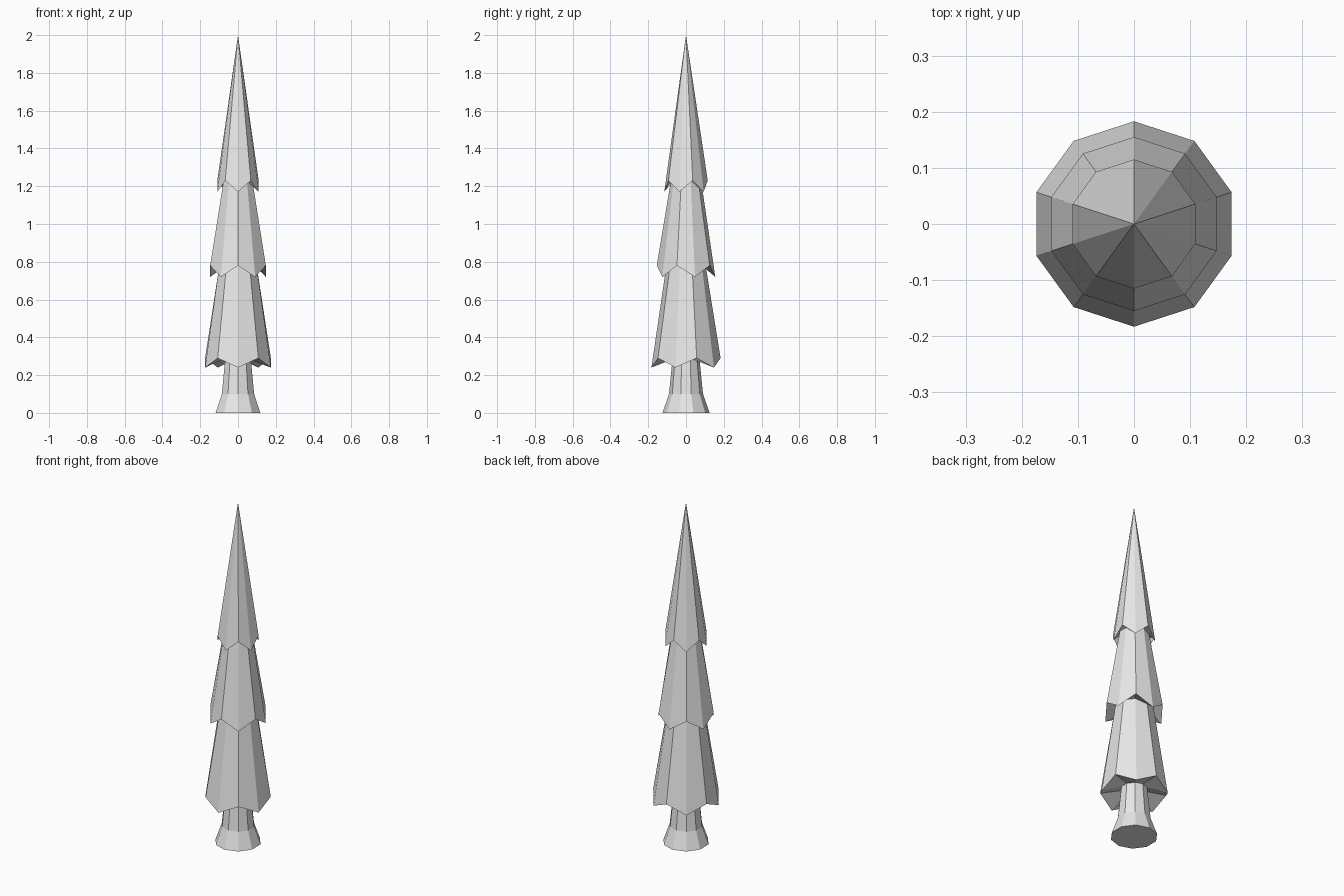
import bpy
import bmesh
from math import cos, sin, pi

SIDES = 10

old = bpy.data.objects.get("Cube")
if old:
    bpy.data.objects.remove(old)

grey = bpy.data.materials.new("plain grey")
grey.use_nodes = True
grey.diffuse_color = (0.8, 0.8, 0.8, 1)
grey.node_tree.nodes["Principled BSDF"].inputs["Base Color"].default_value = (0.8, 0.8, 0.8, 1)


def lathe(name, rings):
    """Ten-sided solid; each ring is (radius, z of even corners, z of odd corners).
    The first corner points to the front. A zero radius makes a point."""
    bm = bmesh.new()
    loops = []
    for radius, even, odd in rings:
        if radius == 0:
            loops.append([bm.verts.new((0, 0, even))] * SIDES)
            continue
        loop = []
        for i in range(SIDES):
            a = -pi / 2 + 2 * pi * i / SIDES
            loop.append(bm.verts.new((radius * cos(a), radius * sin(a), odd if i % 2 else even)))
        loops.append(loop)
    for low, high in zip(loops, loops[1:]):
        for i in range(SIDES):
            j = (i + 1) % SIDES
            corners = dict.fromkeys((low[i], low[j], high[j], high[i]))
            bm.faces.new(list(corners))
    # Close the flat ends
    if rings[0][0]:
        bm.faces.new(loops[0][::-1])
    if rings[-1][0]:
        bm.faces.new(loops[-1])
    bmesh.ops.recalc_face_normals(bm, faces=bm.faces)
    mesh = bpy.data.meshes.new(name)
    bm.to_mesh(mesh)
    bm.free()
    mesh.materials.append(grey)
    obj = bpy.data.objects.new(name, mesh)
    bpy.context.collection.objects.link(obj)


# Flared trunk
lathe("trunk", [(0.125, 0, 0), (0.09, 0.1, 0.1), (0.07, 0.3, 0.3)])

# Foliage tiers: underside ring, zigzag rim, then the tapering top
tiers = [
    ("lower_foliage", 0.07, 0.183, 0.24, 0.29, 0.104, 0.78),
    ("middle_foliage", 0.104, 0.155, 0.78, 0.72, 0.08, 1.23),
    ("upper_foliage", 0.08, 0.115, 1.17, 1.23, 0, 2.0),
]
for name, inner, rim, even, odd, top, top_z in tiers:
    roof = max(even, odd)
    lathe(name, [(inner, roof, roof), (rim, even, odd), (top, top_z, top_z)])
